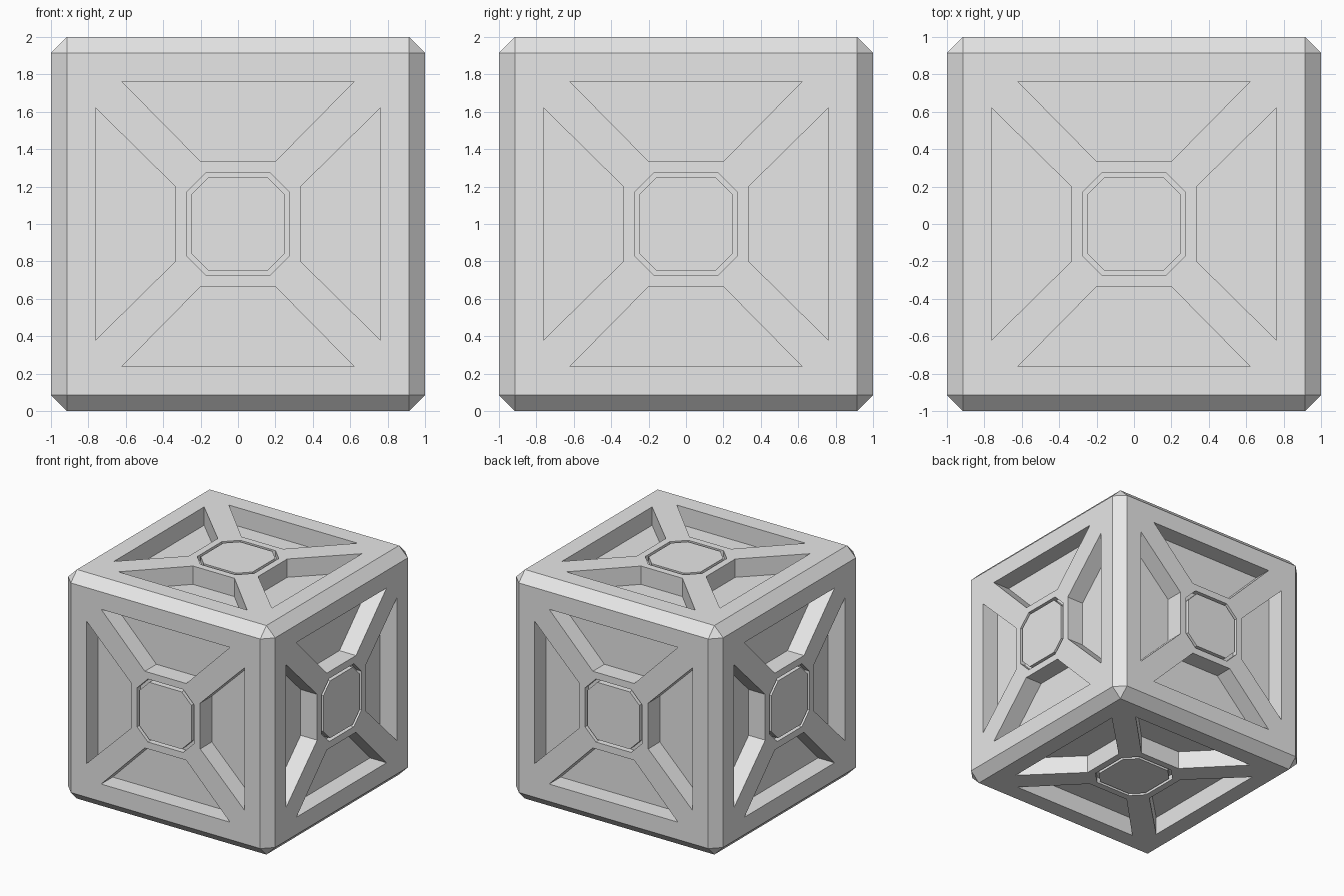
import bpy
import bmesh
from math import pi
from mathutils import Matrix, Vector

default = bpy.data.objects.get("Cube")
if default:
    bpy.data.objects.remove(default, do_unlink=True)

EDGE = 0.085          # chamfer on the outer edges
PANEL_DEPTH = 0.16    # sunken trapezoid panels
GROOVE_DEPTH = 0.05   # ring around each centre plate

grey = bpy.data.materials.new("light grey")
grey.use_nodes = True
grey.diffuse_color = (0.8, 0.8, 0.8, 1)
grey.node_tree.nodes["Principled BSDF"].inputs["Base Color"].default_value = (0.8, 0.8, 0.8, 1)

# Each side of the box as a frame whose local +z points outwards
CENTRE = Matrix.Translation((0, 0, 1))
FRONT = Matrix.Rotation(pi / 2, 4, 'X')
SIDES = {name: CENTRE @ Matrix.Rotation(k * pi / 2, 4, 'Z') @ FRONT
         for k, name in enumerate(("front", "left", "back", "right"))}
SIDES["top"] = CENTRE
SIDES["bottom"] = CENTRE @ Matrix.Rotation(pi, 4, 'X')


def make_object(name, bm):
    bmesh.ops.recalc_face_normals(bm, faces=bm.faces)
    mesh = bpy.data.meshes.new(name)
    bm.to_mesh(mesh)
    bm.free()
    mesh.materials.append(grey)
    obj = bpy.data.objects.new(name, mesh)
    bpy.context.collection.objects.link(obj)
    return obj


def add_prism(bm, outline, low, high, frame):
    """Extrude a 2D outline between two heights in a side's frame."""
    rings = [[bm.verts.new(frame @ Vector((x, y, z))) for x, y in outline]
             for z in (low, high)]
    for ring in rings:
        bm.faces.new(ring)
    n = len(outline)
    for i in range(n):
        j = (i + 1) % n
        bm.faces.new((rings[0][i], rings[0][j], rings[1][j], rings[1][i]))


def octagon(half, flat):
    """Square of the given half width with its corners cut off."""
    points = []
    x, y = half, flat
    for _ in range(4):
        points += [(x, -y), (x, y)] if x == half and y == flat else []
        break
    turned = []
    for k in range(4):
        turn = Matrix.Rotation(k * pi / 2, 2)
        turned += [tuple(turn @ Vector(p)) for p in points]
    return turned


TRAPEZOID = [(0.335, -0.2), (0.763, -0.622), (0.763, 0.622), (0.335, 0.2)]

# Chamfered box
bm = bmesh.new()
bmesh.ops.create_cube(bm, size=2, matrix=CENTRE)
bmesh.ops.bevel(bm, geom=bm.edges[:], offset=EDGE, segments=1, affect='EDGES')
box = make_object("box_body", bm)

# Pockets: four panels and one centre recess on every side
bm = bmesh.new()
for frame in SIDES.values():
    for k in range(4):
        turn = Matrix.Rotation(k * pi / 2, 4, 'Z')
        add_prism(bm, TRAPEZOID, 1 - PANEL_DEPTH, 1.1, frame @ turn)
    add_prism(bm, octagon(0.275, 0.17), 1 - GROOVE_DEPTH, 1.1, frame)
cutter = make_object("pocket_cutter", bm)
cutter.hide_render = True

cut = box.modifiers.new("pockets", 'BOOLEAN')
cut.operation = 'DIFFERENCE'
cut.solver = 'EXACT'
cut.object = cutter
bpy.context.view_layer.objects.active = box
bpy.ops.object.modifier_apply(modifier=cut.name)
bpy.data.objects.remove(cutter, do_unlink=True)

# Centre plates, flush with each side and ringed by the groove
for name, frame in SIDES.items():
    bm = bmesh.new()
    add_prism(bm, octagon(0.25, 0.157), 1 - GROOVE_DEPTH, 1, frame)
    make_object(name + "_centre_plate", bm)
